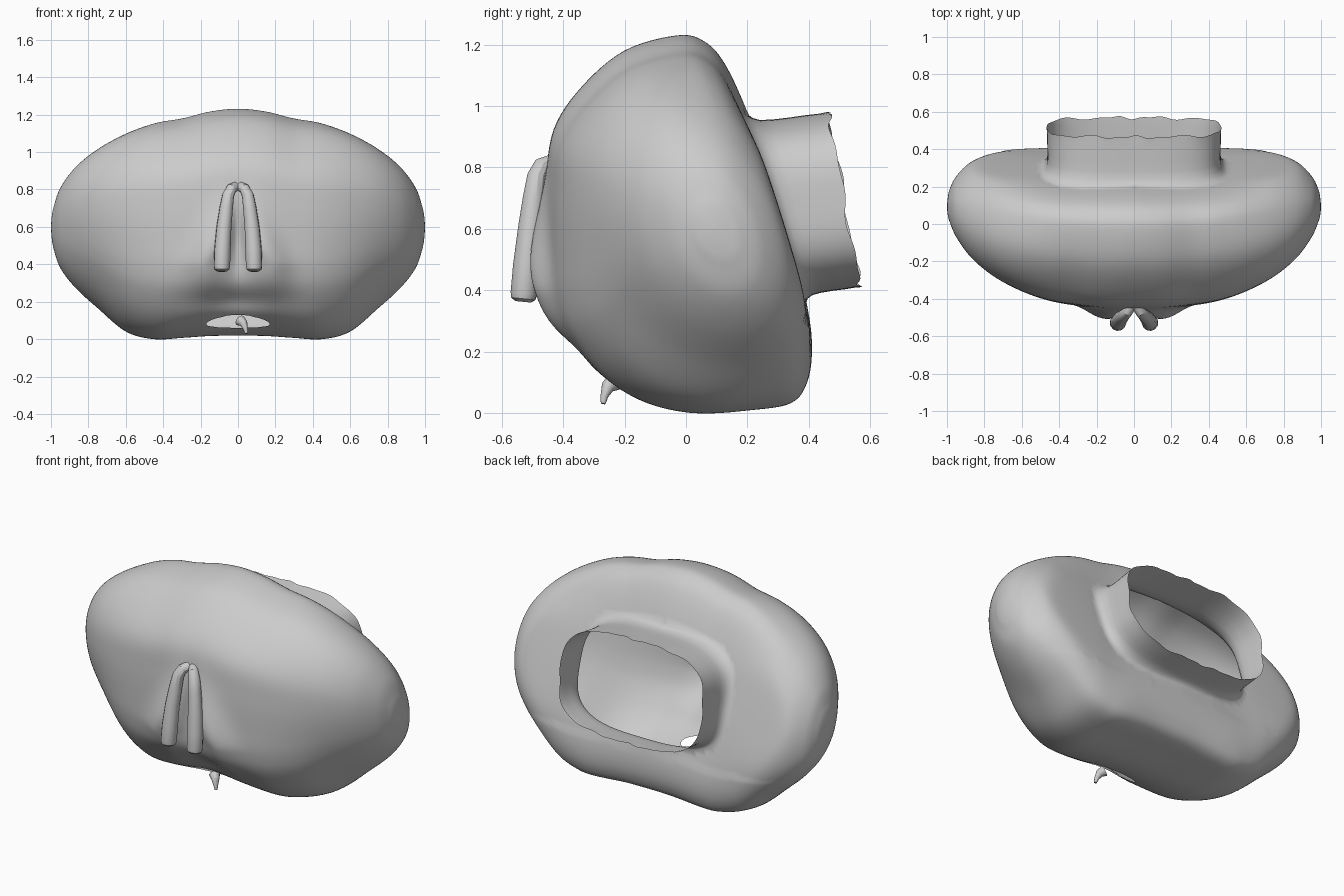
import bpy, bmesh
from math import exp, sin, cos, atan2, pi, sqrt

if "Cube" in bpy.data.objects:
    bpy.data.objects.remove(bpy.data.objects["Cube"])

# Side profile (y, z) of the head, and silhouette limits for each x
PROFILE = [(-.03, 1.23), (-.2, 1.18), (-.34, 1.06), (-.43, .92), (-.45, .75), (-.45, .55),
           (-.44, .4), (-.4, .27), (-.3, .13), (-.17, .04), (0, 0), (.2, .01), (.34, .03),
           (.395, .1), (.41, .22), (.385, .38), (.33, .58), (.27, .76), (.21, .95),
           (.13, 1.13), (.06, 1.21)]
# x, front y, back y, bottom z, top z
ROWS = [(0, -.45, .41, .02, 1.23), (.15, -.45, .41, .018, 1.215), (.3, -.435, .41, .008, 1.178),
        (.45, -.41, .41, 0, 1.155), (.6, -.36, .41, .04, 1.105), (.75, -.28, .395, .165, 1.02),
        (.87, -.18, .34, .275, .92), (.95, -.07, .26, .38, .81), (.985, .01, .19, .48, .71),
        (.996, .05, .14, .54, .655), (1, .09, .09, .6, .6)]


def spline(a, b, c, d, t):
    return tuple(.5 * (2 * q + (r - p) * t + (2 * p - 5 * q + 4 * r - s) * t * t
                       + (3 * q - p - 3 * r + s) * t ** 3) for p, q, r, s in zip(a, b, c, d))


n = len(PROFILE)
ring = [spline(*(PROFILE[(i + k) % n] for k in (-1, 0, 1, 2)), j / 6)
        for i in range(n) for j in range(6)]
ext = [(-ROWS[1][0],) + ROWS[1][1:]] + ROWS + [ROWS[-1]]
half = [spline(*ext[i:i + 4], j / 8) for i in range(len(ROWS) - 1) for j in range(8)] + [ROWS[-1]]
rows = [(-r[0],) + r[1:] for r in half[:0:-1]] + half


def head_point(row, p):
    x, yf, yb, zb, zt = row
    u, v = (p[0] + .02) / .43, p[1] / .615 - 1
    # sections turn into leaning ellipses towards the outer eyes
    w = min(1, max(0, (abs(x) - .3) / .6))
    w = .85 * w * w * (3 - 2 * w)
    a, lean = atan2(v, u), .3
    r = 1 / sqrt((1 + sin(2 * a) * sin(lean)) / cos(lean) ** 2)
    u, v = u + w * (r * cos(a) - u), v + w * (r * sin(a) - v)
    y = (yf + yb) / 2 + u * (yb - yf) / 2
    z = (zb + zt) / 2 + v * (zt - zb) / 2
    # keep the back behind the eyes on one tilted plane
    d = y - (.22 + (.95 - z) * .31)
    y -= (d + sqrt(d * d + .0006)) / 2 * min(1, abs(x) / .4) if z > .3 else 0
    if y < 0:
        # cheek ridges, antenna groove, lip hollow and raised mouth edge
        w = min(1, -y / .3)
        ridge = .18 - .16 * max(0, (z - .4) / .4)
        y -= w * .06 * exp(-((abs(x) - ridge) / .1) ** 2 - ((z - .46) / .24) ** 2)
        y += w * .045 * exp(-(x / .05) ** 2 - ((z - .55) / .18) ** 2)
        y += w * .03 * exp(-(x / .25) ** 2 - ((z - .2) / .06) ** 2)
        z += .025 * exp(-(x / .25) ** 2 - ((y + .25) / .12) ** 2 - (z / .2) ** 2)
    return x, y, z


bm = bmesh.new()
grid = [[bm.verts.new(head_point(r, p)) for p in ring] for r in rows]
for a, b in zip(grid, grid[1:]):
    for k in range(len(ring)):
        m = (k + 1) % len(ring)
        bm.faces.new((a[k], a[m], b[m], b[k]))
bmesh.ops.remove_doubles(bm, verts=bm.verts, dist=.0005)


def cut_hole(axis, centre, rx, rv, power, slope, inside):
    """Open a rounded hole, snap its border to the outline, return ordered verts."""
    def f(x, v):
        return (abs(x / rx) ** power + abs((v - centre) / rv) ** power) ** (1 / power)
    mid = [(q, q.calc_center_median()) for q in bm.faces]
    bmesh.ops.delete(bm, geom=[q for q, c in mid if inside(c) and f(c.x, c[axis]) < 1], context='FACES')
    start = next(v for v in bm.verts if v.is_boundary and inside(v.co))
    loop, prev = [start], None
    while True:
        e = next(e for e in loop[-1].link_edges if e.is_boundary and e is not prev)
        nxt, prev = e.other_vert(loop[-1]), e
        if nxt is start:
            break
        loop.append(nxt)
    # unwrap and relax the angles so the border never folds back
    ang = [atan2((v.co[axis] - centre) / rv, v.co.x / rx) for v in loop]
    for i in range(1, len(ang)):
        ang[i] -= 2 * pi * round((ang[i] - ang[i - 1]) / (2 * pi))
    turn = 2 * pi if ang[-1] > ang[0] else -2 * pi
    for _ in range(6):
        e = [ang[-1] - turn] + ang + [ang[0] + turn]
        ang = [(e[i] + 2 * e[i + 1] + e[i + 2]) / 4 for i in range(len(ang))]
    for v, a in zip(loop, ang):
        s = 1 / f(rx * cos(a), centre + rv * sin(a))
        old = v.co[axis]
        v.co.x = rx * cos(a) * s
        v.co[axis] = centre + rv * sin(a) * s
        v.co[3 - axis] += slope * (v.co[axis] - old)
    return loop


# Neck opening, continued backwards into an open collar with a ragged rim
loop = cut_hole(2, .665, .50, .305, 3.2, -.3, lambda c: c.y > .1 and c.z > .25)
outline = [v.co.copy() for v in loop]
for t, s in ((.05, .965), (.14, .935), (.3, .925), (.5, .925), (.7, .93), (.88, .93), (1, .935)):
    new = []
    for c in outline:
        a = atan2(c.z - .665, c.x)
        back = .21 + (.95 - c.z) * .3
        rim = .465 + (.97 - c.z) * .17 + (.006 * sin(9 * a) + .004 * sin(17 * a + 1)) * (t > .9)
        new.append(bm.verts.new((c.x * s, back + (rim - back) * t, .665 + (c.z - .665) * s + .03 * t)))
    for i in range(len(loop)):
        bm.faces.new((loop[i - 1], loop[i], new[i], new[i - 1]))
    loop = new

# Mouth opening underneath
cut_hole(1, -.2, .17, .055, 2, -.5, lambda c: c.z < .2 and c.y < 0)

bmesh.ops.recalc_face_normals(bm, faces=bm.faces)
for q in bm.faces:
    q.smooth = True
mesh = bpy.data.meshes.new("head_shell")
bm.to_mesh(mesh)
bm.free()
bpy.context.collection.objects.link(bpy.data.objects.new("head_shell", mesh))


def tube(name, pts):
    """Rounded tube through (x, y, z, radius) points."""
    cu = bpy.data.curves.new(name, 'CURVE')
    cu.dimensions = '3D'
    cu.bevel_depth = 1
    cu.bevel_resolution = 4
    cu.use_fill_caps = True
    sp = cu.splines.new('POLY')
    sp.points.add(len(pts) - 1)
    for p, (x, y, z, r) in zip(sp.points, pts):
        p.co = (x, y, z, 1)
        p.radius = r
    ob = bpy.data.objects.new(name, cu)
    bpy.context.collection.objects.link(ob)
    bpy.ops.object.select_all(action='DESELECT')
    ob.select_set(True)
    bpy.context.view_layer.objects.active = ob
    bpy.ops.object.convert(target='MESH')
    bpy.ops.object.shade_smooth_by_angle()


# Pair of hanging antennae
for side, s in (("left", -1), ("right", 1)):
    tube("antenna_" + side, [(s * .015, -.44, .815, .026), (s * .035, -.47, .805, .028),
                             (s * .052, -.486, .77, .032), (s * .063, -.496, .7, .036),
                             (s * .075, -.508, .6, .04), (s * .083, -.52, .48, .044),
                             (s * .086, -.528, .39, .044), (s * .086, -.53, .372, .04),
                             (s * .086, -.531, .362, .026)])

# Small mouth spike
tube("mouth_spike", [(.01, -.235, .1, .03), (.03, -.255, .085, .022), (.04, -.266, .055, .013),
                     (.045, -.27, .03, .008)])
